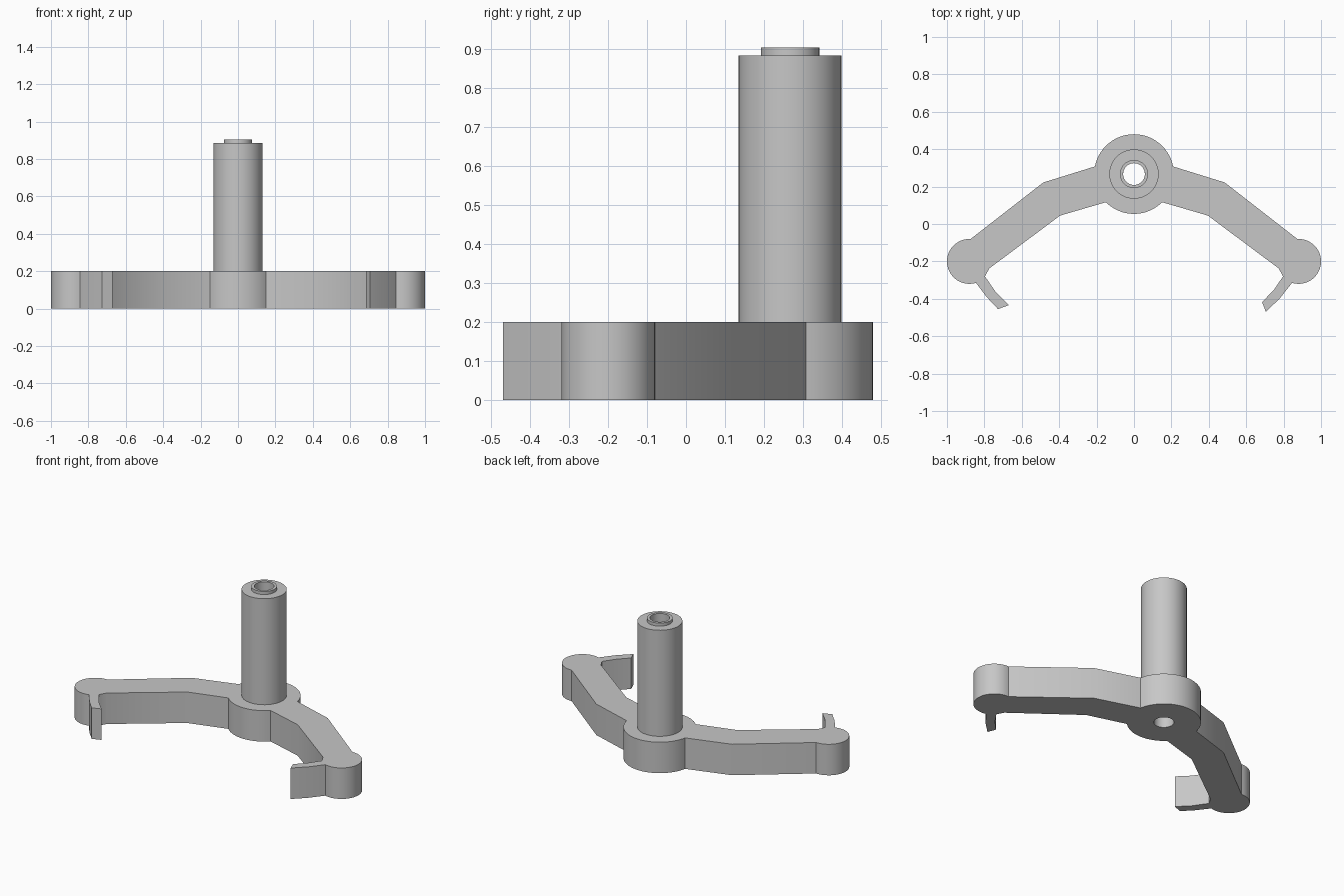
import bpy, bmesh
from math import cos, sin, radians, tau
from mathutils import Matrix, Vector

cube = bpy.data.objects.get("Cube")
if cube:
    bpy.data.objects.remove(cube)

HUB = (0, 0.267)
BORE = 0.058
THICK = 0.2

grey = bpy.data.materials.new("plain grey")
grey.use_nodes = True
colour = (0.57, 0.57, 0.57, 1)
grey.diffuse_color = colour
grey.node_tree.nodes["Principled BSDF"].inputs["Base Color"].default_value = colour


def arc(centre, r, start, end, n):
    angles = [radians(start + (end - start) * i / n) for i in range(n + 1)]
    return [(centre[0] + r * cos(a), centre[1] + r * sin(a)) for a in angles]


def finish(name, bm):
    bmesh.ops.recalc_face_normals(bm, faces=bm.faces)
    mesh = bpy.data.meshes.new(name)
    bm.to_mesh(mesh)
    bm.free()
    mesh.materials.append(grey)
    ob = bpy.data.objects.new(name, mesh)
    bpy.context.collection.objects.link(ob)
    bpy.ops.object.select_all(action="DESELECT")
    ob.select_set(True)
    bpy.context.view_layer.objects.active = ob
    bpy.ops.object.shade_smooth_by_angle(angle=radians(25))


def arm(prong):
    """Outline of one arm, from the hub's front round the end lobe to its back."""
    front = [(0.395, 0.045), (0.773, -0.237), (0.797, -0.28)]
    lobe = arc((0.88, -0.2), 0.12, -107, 93, 28)
    return front + prong + lobe + [(0.485, 0.222)]


# Bracket plate: hub, two arms with end lobes, and hooked prongs
left_prong = [(0.75, -0.349), (0.685, -0.418), (0.705, -0.47), (0.78, -0.397)]
right_prong = [(0.737, -0.367), (0.67, -0.434), (0.727, -0.455), (0.79, -0.388)]
outline = arc(HUB, 0.213, -135, -45, 16) + arm(left_prong)
outline += arc(HUB, 0.213, 11, 169, 28)
outline += [(-x, y) for x, y in reversed(arm(right_prong))]

bm = bmesh.new()
edges = []
for loop in (outline, arc(HUB, BORE, 0, 360, 40)[:-1]):
    verts = [bm.verts.new((x, y, 0)) for x, y in loop]
    edges += [bm.edges.new((verts[i - 1], v)) for i, v in enumerate(verts)]
bmesh.ops.triangle_fill(bm, edges=edges, use_beauty=True)
top = bmesh.ops.extrude_face_region(bm, geom=bm.faces[:], use_keep_orig=True)
raised = [g for g in top["geom"] if isinstance(g, bmesh.types.BMVert)]
bmesh.ops.translate(bm, verts=raised, vec=(0, 0, THICK))
finish("bracket_plate", bm)

# Hollow post with a small collar, turned around the hub axis
profile = [(BORE, THICK), (0.132, THICK), (0.132, 0.885),
           (0.075, 0.885), (0.075, 0.905), (BORE, 0.905)]
bm = bmesh.new()
ring = [bm.verts.new((HUB[0] + r, HUB[1], z)) for r, z in profile]
loop = [bm.edges.new((ring[i - 1], v)) for i, v in enumerate(ring)]
bmesh.ops.spin(bm, geom=ring + loop, cent=(*HUB, 0), axis=(0, 0, 1),
               angle=tau, steps=48, use_duplicate=False)
bmesh.ops.remove_doubles(bm, verts=bm.verts, dist=0.0005)
finish("hollow_post", bm)
